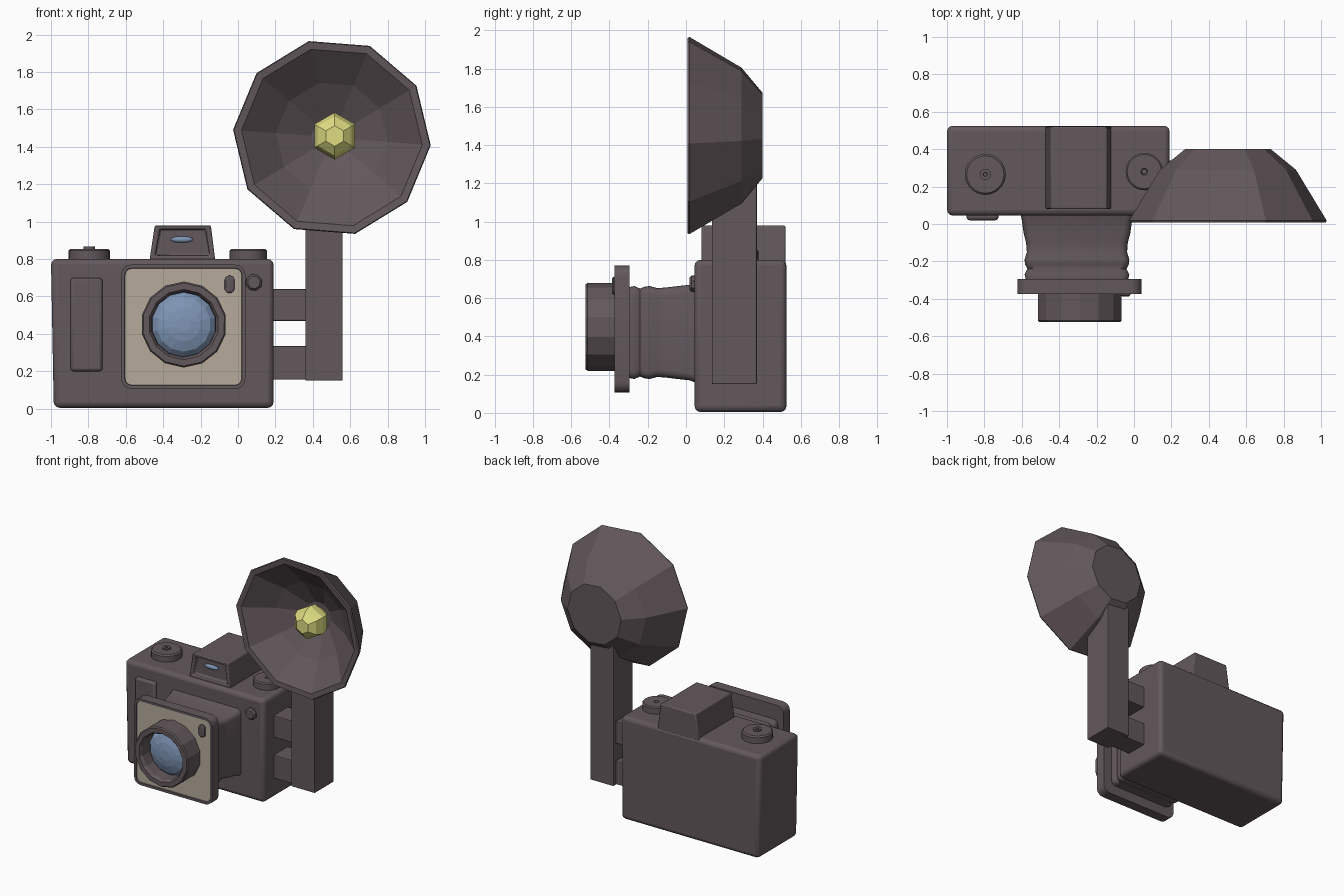
import bpy, bmesh, math
from math import cos, sin, pi, radians

if "Cube" in bpy.data.objects:
    bpy.data.objects.remove(bpy.data.objects["Cube"])


def material(name, rgb):
    m = bpy.data.materials.new(name)
    m.diffuse_color = (*rgb, 1)
    m.use_nodes = True
    m.node_tree.nodes["Principled BSDF"].inputs["Base Color"].default_value = m.diffuse_color
    return m


DARK = material("dark_plum_grey", (0.125, 0.098, 0.108))
CREAM = material("cream_panel", (0.47, 0.41, 0.33))
BLUE = material("blue_glass", (0.21, 0.30, 0.46))
YELLOW = material("yellow_bulb", (0.73, 0.72, 0.22))


def finish(name, bm, mats, bevel=0, seg=2, smooth=None):
    bmesh.ops.recalc_face_normals(bm, faces=bm.faces[:])
    me = bpy.data.meshes.new(name)
    bm.to_mesh(me)
    bm.free()
    for m in mats:
        me.materials.append(m)
    ob = bpy.data.objects.new(name, me)
    bpy.context.collection.objects.link(ob)
    if bevel:
        b = ob.modifiers.new("bevel", 'BEVEL')
        b.width, b.segments, b.limit_method = bevel, seg, 'ANGLE'
        b.angle_limit = radians(40)
    if smooth:
        bpy.ops.object.select_all(action='DESELECT')
        ob.select_set(True)
        bpy.context.view_layer.objects.active = ob
        bpy.ops.object.shade_smooth_by_angle(angle=radians(smooth))
    return ob


def loft(rings):
    """Skin equal-length point rings and cap both ends."""
    bm = bmesh.new()
    vs = [[bm.verts.new(p) for p in r] for r in rings]
    n = len(rings[0])
    for a, b in zip(vs, vs[1:]):
        for i in range(n):
            j = (i + 1) % n
            bm.faces.new((a[i], a[j], b[j], b[i]))
    bm.faces.new(vs[0])
    bm.faces.new(vs[-1])
    bmesh.ops.recalc_face_normals(bm, faces=bm.faces[:])
    return bm


def ring_y(cx, cz, r, y, n, off=0):
    return [(cx + r * cos(2 * pi * i / n + off), y, cz + r * sin(2 * pi * i / n + off)) for i in range(n)]


def ring_z(cx, cy, r, z, n):
    return [(cx + r * cos(2 * pi * i / n), cy + r * sin(2 * pi * i / n), z) for i in range(n)]


def round_rect(cx, cz, hw, hh, r, y, k=4):
    pts = []
    for q, (sx, sz) in enumerate([(1, 1), (-1, 1), (-1, -1), (1, -1)]):
        for i in range(k + 1):
            a = pi / 2 * (q + i / k)
            pts.append((cx + sx * (hw - r) + r * cos(a), y, cz + sz * (hh - r) + r * sin(a)))
    return pts


def box(name, x0, x1, y0, y1, z0, z1, bevel=0.0, seg=2, smooth=None):
    def rect(z):
        return [(x0, y0, z), (x1, y0, z), (x1, y1, z), (x0, y1, z)]
    return finish(name, loft([rect(z0), rect(z1)]), [DARK], bevel, seg, smooth)


# camera body, slightly narrower at the lower left
bm = loft([[(a, 0.045, 0.005), (0.19, 0.045, 0.005), (0.19, 0.525, 0.005), (a, 0.525, 0.005)]
           if a > -1 else
           [(a, 0.045, 0.80), (0.19, 0.045, 0.80), (0.19, 0.525, 0.80), (a, 0.525, 0.80)]
           for a in (-0.985, -1.0)])
finish("camera_body", bm, [DARK], 0.03, 3, 40)

# hand grip on the front
box("hand_grip", -0.895, -0.725, 0.02, 0.10, 0.20, 0.70, 0.015, 2, 40)

# viewfinder housing with recessed window
bm = loft([[(x0, 0.08, z), (x1, 0.08, z), (x1, 0.52, z), (x0, 0.52, z)]
           for x0, x1, z in ((-0.475, -0.12, 0.78), (-0.445, -0.145, 0.98))])
front = [f for f in bm.faces if f.normal.y < -0.9]
bmesh.ops.inset_region(bm, faces=front, thickness=0.04)
bmesh.ops.translate(bm, vec=(0, 0, 0.012), verts=front[0].verts[:])
bmesh.ops.inset_region(bm, faces=front, thickness=0.006, depth=-0.03)
finish("viewfinder_housing", bm, [DARK], 0.008, 2, 40)

# viewfinder glass
bm = bmesh.new()
bmesh.ops.create_uvsphere(bm, u_segments=16, v_segments=8, radius=1)
bmesh.ops.scale(bm, vec=(0.06, 0.015, 0.017), verts=bm.verts[:])
bmesh.ops.translate(bm, vec=(-0.30, 0.106, 0.905), verts=bm.verts[:])
finish("viewfinder_glass", bm, [BLUE], smooth=60)

# top dials: winding knob with a pin, counter knob with a small dimple
prof = [(0.11, 0.78), (0.11, 0.845), (0.10, 0.855), (0.03, 0.855), (0.03, 0.866), (0.012, 0.866), (0.01, 0.858)]
finish("winding_knob", loft([ring_z(-0.795, 0.265, r, z, 20) for r, z in prof]), [DARK], smooth=35)
prof = [(0.10, 0.78), (0.10, 0.845), (0.092, 0.853), (0.018, 0.853), (0.014, 0.84)]
finish("counter_knob", loft([ring_z(0.055, 0.28, r, z, 20) for r, z in prof]), [DARK], smooth=35)

# shutter button on the front of the body
finish("shutter_button", loft([ring_y(0.085, 0.675, r, y, 8, 0.3)
                               for r, y in ((0.045, 0.08), (0.045, 0.03), (0.034, 0.018))]), [DARK])

# bellows: rounded square rings with a wavy profile
waves = [(0.08, 0.305, 0.265), (0.045, 0.30, 0.26), (0.02, 0.295, 0.25), (-0.05, 0.285, 0.242),
         (-0.10, 0.272, 0.236), (-0.15, 0.268, 0.232), (-0.19, 0.28, 0.243), (-0.215, 0.278, 0.24),
         (-0.24, 0.265, 0.23), (-0.27, 0.28, 0.243), (-0.31, 0.27, 0.235)]
finish("bellows", loft([round_rect(-0.305, 0.42, hw, hh, 0.04, y) for y, hw, hh in waves]), [DARK], smooth=50)

# lens board: rounded plate with a cream inset face
bm = loft([round_rect(-0.292, 0.438, 0.332, 0.332, 0.055, y) for y in (-0.295, -0.375)])
front = [f for f in bm.faces if f.normal.y < -0.9]
bmesh.ops.inset_region(bm, faces=front, thickness=0.018)
bmesh.ops.inset_region(bm, faces=front, thickness=0.003, depth=-0.006)
for f in front:
    f.material_index = 1
finish("lens_board", bm, [DARK, CREAM], smooth=35)

# small window on the lens board
finish("board_button", loft([round_rect(-0.045, 0.665, w, w + 0.02, 0.02, y)
                             for y, w in ((-0.36, 0.026), (-0.38, 0.026), (-0.387, 0.018))]), [DARK], smooth=35)

# lens barrel with a recessed glass dome
prof = [(0.23, -0.36), (0.23, -0.515), (0.222, -0.525), (0.188, -0.525), (0.175, -0.505), (0.172, -0.40)]
finish("lens_barrel", loft([ring_y(-0.29, 0.45, r, y, 14, 0.22) for r, y in prof]), [DARK])
prof = [(0.174, -0.395), (0.172, -0.42), (0.145, -0.448), (0.09, -0.468), (0.04, -0.476)]
finish("lens_glass", loft([ring_y(-0.29, 0.45, r, y, 14, 0.22) for r, y in prof]), [BLUE])

# bracket struts between the body and the flash stem
for name, z0, z1 in (("upper_strut", 0.47, 0.64), ("lower_strut", 0.155, 0.335)):
    box(name, 0.15, 0.40, 0.165, 0.34, z0, z1, 0.006)

# flash stem, its top sloped to stay inside the reflector wall
side = [(0.135, 0.15), (0.37, 0.15), (0.37, 1.34), (0.135, 1.11)]
finish("flash_stem", loft([[(x, y, z) for y, z in side] for x in (0.36, 0.56)]), [DARK], 0.006)

# ten-sided flash reflector, outside then rim then inside
prof = [(0.23, 0.40), (0.365, 0.29), (0.53, 0.018), (0.525, 0.008), (0.485, 0.012),
        (0.30, 0.165), (0.11, 0.27)]
finish("flash_reflector", loft([ring_y(0.502, 1.45, r, y, 10, radians(-4.5)) for r, y in prof]), [DARK])

# faceted flash bulb
prof = [(0.06, 0.275), (0.115, 0.20), (0.126, 0.14), (0.105, 0.085), (0.055, 0.045)]
finish("flash_bulb", loft([ring_y(0.517, 1.458, r, y, 6, pi / 6) for r, y in prof]), [YELLOW])
